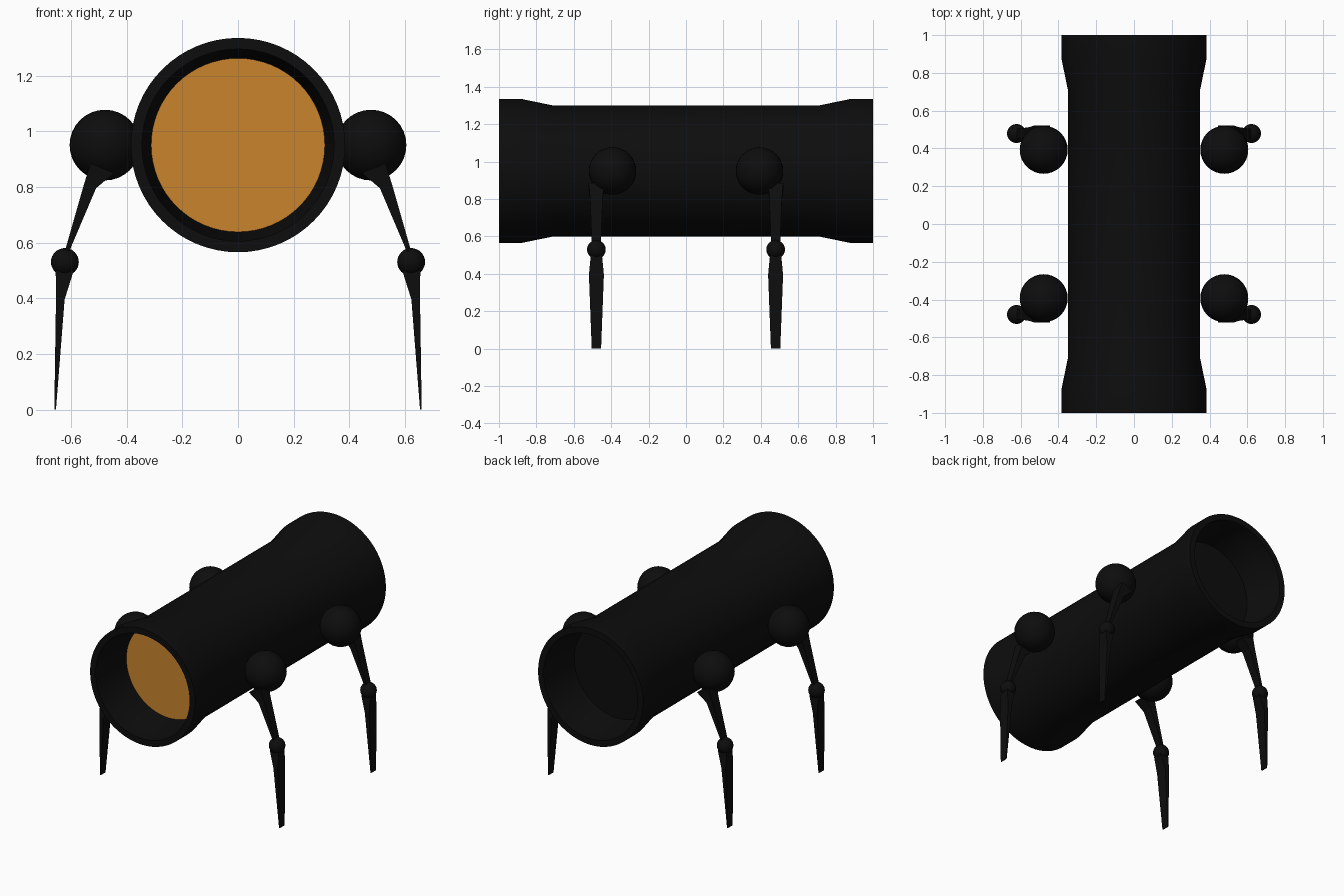
import bpy, bmesh, math
from mathutils import Vector

if "Cube" in bpy.data.objects:
    bpy.data.objects.remove(bpy.data.objects["Cube"])

AXIS_Z = 0.95


def material(name, rgb):
    m = bpy.data.materials.new(name)
    m.diffuse_color = (*rgb, 1)
    m.use_nodes = True
    m.node_tree.nodes["Principled BSDF"].inputs["Base Color"].default_value = m.diffuse_color
    return m


black = material("matte_black", (0.004, 0.004, 0.004))
amber = material("amber", (0.59, 0.23, 0.027))


def add_object(name, bm, mat, smooth=True):
    bmesh.ops.recalc_face_normals(bm, faces=bm.faces)
    me = bpy.data.meshes.new(name)
    bm.to_mesh(me)
    bm.free()
    me.materials.append(mat)
    ob = bpy.data.objects.new(name, me)
    bpy.context.collection.objects.link(ob)
    if smooth:
        bpy.ops.object.select_all(action='DESELECT')
        ob.select_set(True)
        bpy.context.view_layer.objects.active = ob
        bpy.ops.object.shade_smooth_by_angle(angle=math.radians(30))
    return ob


def loft(bm, rings, closed=False):
    """Skin a list of point rings; closed joins last to first, else caps ends."""
    vs = [[bm.verts.new(p) for p in r] for r in rings]
    n = len(vs[0])
    pairs = list(zip(vs, vs[1:])) + ([(vs[-1], vs[0])] if closed else [])
    for a, b in pairs:
        for i in range(n):
            j = (i + 1) % n
            bm.faces.new((a[i], a[j], b[j], b[i]))
    if not closed:
        bm.faces.new(vs[0])
        bm.faces.new(vs[-1])


def circle(r, y, n=64):
    return [(r * math.cos(2 * math.pi * i / n), y,
             AXIS_Z + r * math.sin(2 * math.pi * i / n)) for i in range(n)]


# Hollow barrel with a flared collar at each end
outer = [(0.385, -1), (0.385, -0.88), (0.35, -0.71),
         (0.35, 0.71), (0.385, 0.88), (0.385, 1)]
inner = [(r - 0.04, y) for r, y in reversed(outer)]
bm = bmesh.new()
loft(bm, [circle(r, y) for r, y in outer + inner], closed=True)
add_object("barrel", bm, black)

# Discs closing the barrel: amber lens in front, black plate behind
for name, y, mat in (("front_lens", -0.72, amber), ("rear_plate", 0.72, black)):
    bm = bmesh.new()
    loft(bm, [circle(0.312, y - 0.004), circle(0.312, y + 0.004)])
    add_object(name, bm, mat)


def ball(name, centre, r):
    bm = bmesh.new()
    bmesh.ops.create_uvsphere(bm, u_segments=32, v_segments=16, radius=r)
    bmesh.ops.translate(bm, verts=bm.verts, vec=Vector(centre))
    add_object(name, bm, black)


def limb(name, sections, sx, y):
    """Tapered strut; each section: inner (x, z), outer (x, z), half width in y."""
    rings = [[(sx * a[0], y - h, a[1]), (sx * b[0], y - h, b[1]),
              (sx * b[0], y + h, b[1]), (sx * a[0], y + h, a[1])]
             for a, b, h in sections]
    bm = bmesh.new()
    loft(bm, rings)
    add_object(name, bm, black, smooth=False)


upper = [((0.445, 0.85), (0.53, 0.885), 0.042),
         ((0.51, 0.795), (0.553, 0.81), 0.034),
         ((0.612, 0.555), (0.626, 0.555), 0.024)]
lower = [((0.59, 0.50), (0.655, 0.50), 0.03),
         ((0.623, 0.395), (0.654, 0.395), 0.04),
         ((0.654, 0.0), (0.660, 0.0), 0.025)]

# Four jointed legs
for sx, side in ((-1, "left"), (1, "right")):
    for sy, end in ((-1, "front"), (1, "rear")):
        tag = f"{end}_{side}"
        ball(f"hip_ball_{tag}", (sx * 0.478, sy * 0.393, AXIS_Z), 0.127)
        limb(f"upper_leg_{tag}", upper, sx, sy * 0.479)
        ball(f"knee_ball_{tag}", (sx * 0.622, sy * 0.479, 0.53), 0.05)
        limb(f"lower_leg_{tag}", lower, sx, sy * 0.479)
